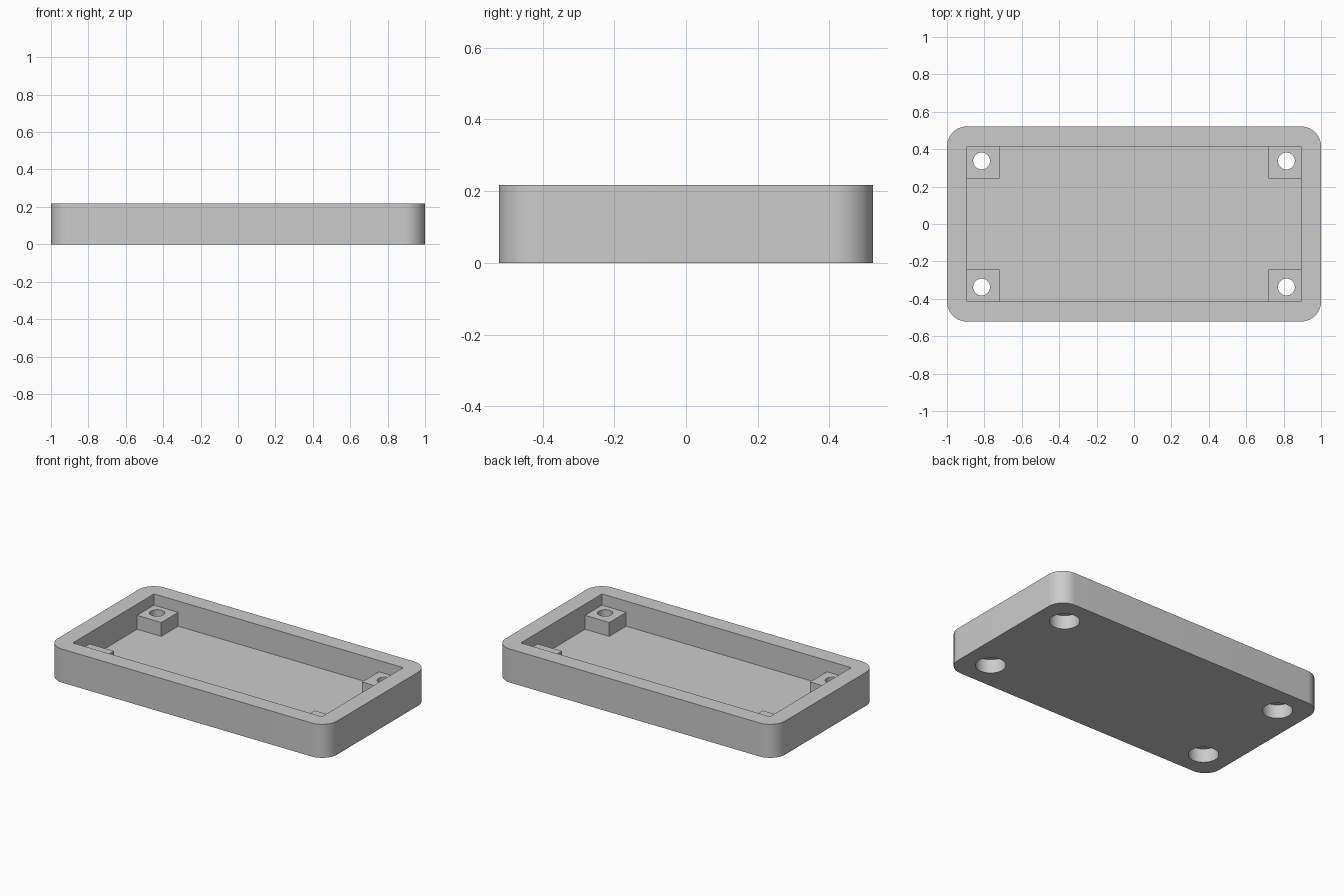
import bpy
import bmesh
import math

if "Cube" in bpy.data.objects:
    bpy.data.objects.remove(bpy.data.objects["Cube"], do_unlink=True)

# Overall dimensions
HALF_X, HALF_Y, HEIGHT = 1.0, 0.522, 0.217
CORNER = 0.108
IN_X, IN_Y = 0.892, 0.415
FLOOR, POST_TOP = 0.054, 0.144
POST = 0.173
HOLE_X, HOLE_Y = 0.815, 0.337
HOLE_R, BORE_R, BORE_TOP = 0.045, 0.089, 0.09

grey = bpy.data.materials.new("light grey")
grey.use_nodes = True
colour = (0.6, 0.6, 0.6, 1)
grey.diffuse_color = colour
grey.node_tree.nodes["Principled BSDF"].inputs["Base Color"].default_value = colour


def prism(name, outline, z0, z1):
    """Extrude a flat outline from z0 up to z1."""
    bm = bmesh.new()
    face = bm.faces.new([bm.verts.new((x, y, z0)) for x, y in outline])
    top = bmesh.ops.extrude_face_region(bm, geom=[face])["geom"]
    verts = [v for v in top if isinstance(v, bmesh.types.BMVert)]
    bmesh.ops.translate(bm, verts=verts, vec=(0, 0, z1 - z0))
    bmesh.ops.recalc_face_normals(bm, faces=bm.faces)
    mesh = bpy.data.meshes.new(name)
    bm.to_mesh(mesh)
    bm.free()
    mesh.materials.append(grey)
    obj = bpy.data.objects.new(name, mesh)
    bpy.context.collection.objects.link(obj)
    return obj


def rectangle(x0, x1, y0, y1):
    return [(x0, y0), (x1, y0), (x1, y1), (x0, y1)]


def circle(cx, cy, r, n=48):
    angles = [2 * math.pi * i / n for i in range(n)]
    return [(cx + r * math.cos(a), cy + r * math.sin(a)) for a in angles]


def rounded_rectangle(hx, hy, r, steps=16):
    points = []
    for quarter, (sx, sy) in enumerate([(1, 1), (-1, 1), (-1, -1), (1, -1)]):
        for i in range(steps + 1):
            a = math.pi / 2 * (quarter + i / steps)
            points.append((sx * (hx - r) + r * math.cos(a),
                           sy * (hy - r) + r * math.sin(a)))
    return points


def combine(target, tool, operation):
    """Apply a boolean and discard the tool object."""
    tool.hide_render = True
    mod = target.modifiers.new(operation.lower(), "BOOLEAN")
    mod.operation = operation
    mod.solver = "EXACT"
    mod.object = tool
    bpy.context.view_layer.objects.active = target
    bpy.ops.object.modifier_apply(modifier=mod.name)
    bpy.data.objects.remove(tool, do_unlink=True)


# Tray with rounded corners and a square-cornered pocket
tray = prism("tray", rounded_rectangle(HALF_X, HALF_Y, CORNER), 0, HEIGHT)
combine(tray, prism("pocket", rectangle(-IN_X, IN_X, -IN_Y, IN_Y), FLOOR, 0.4),
        "DIFFERENCE")

corners = [(sx, sy) for sx in (-1, 1) for sy in (-1, 1)]

# Corner posts, sunk slightly into the walls and floor
for sx, sy in corners:
    xs = sorted((sx * (IN_X - POST), sx * (IN_X + 0.04)))
    ys = sorted((sy * (IN_Y - POST), sy * (IN_Y + 0.04)))
    combine(tray, prism("corner_post", rectangle(*xs, *ys), FLOOR / 2, POST_TOP),
            "UNION")

# Screw holes with wide recesses underneath
for sx, sy in corners:
    x, y = sx * HOLE_X, sy * HOLE_Y
    combine(tray, prism("recess", circle(x, y, BORE_R), -0.1, BORE_TOP), "DIFFERENCE")
    combine(tray, prism("screw_hole", circle(x, y, HOLE_R), -0.1, 0.4), "DIFFERENCE")

# Smooth the curves, keep the edges crisp
bpy.ops.object.select_all(action="DESELECT")
tray.select_set(True)
bpy.context.view_layer.objects.active = tray
bpy.ops.object.shade_smooth_by_angle(angle=math.radians(30))
